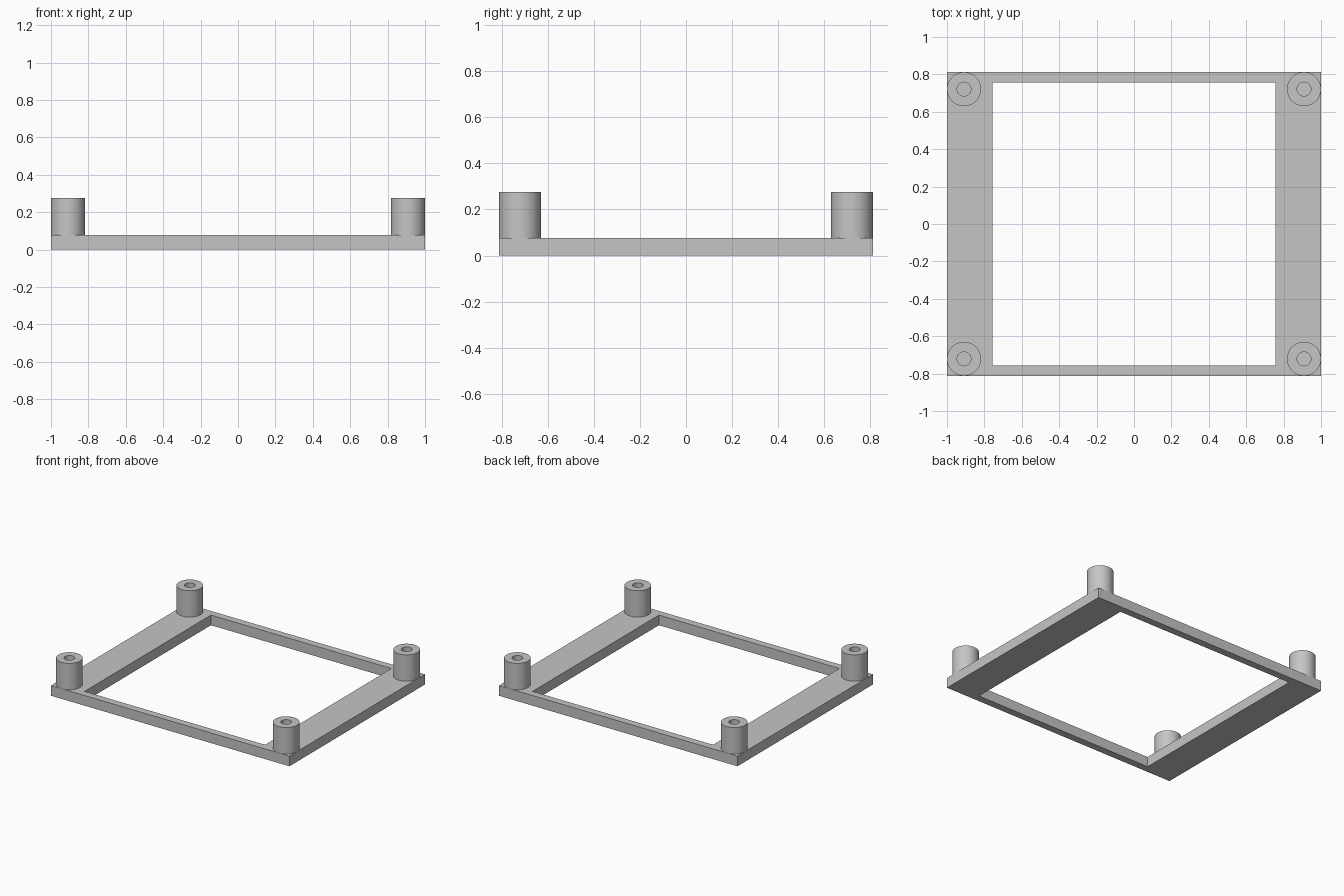
import bpy, bmesh, math
from mathutils import Matrix

cube = bpy.data.objects.get("Cube")
if cube:
    bpy.data.objects.remove(cube, do_unlink=True)

HALF_X, HALF_Y = 1.0, 0.812      # outer frame
OPEN_X, OPEN_Y = 0.757, 0.757    # central opening
PLATE_TOP, POST_TOP = 0.077, 0.277
POST_R, HOLE_R = 0.091, 0.037
SIDES = 64

grey = bpy.data.materials.new("light grey")
grey.use_nodes = True
colour = (0.56, 0.56, 0.56, 1)
grey.diffuse_color = colour
grey.node_tree.nodes["Principled BSDF"].inputs["Base Color"].default_value = colour


def add_object(name, bm):
    bmesh.ops.recalc_face_normals(bm, faces=bm.faces)
    mesh = bpy.data.meshes.new(name)
    bm.to_mesh(mesh)
    bm.free()
    mesh.materials.append(grey)
    obj = bpy.data.objects.new(name, mesh)
    bpy.context.collection.objects.link(obj)
    return obj


def bridge(bm, a, b):
    for i in range(len(a)):
        j = (i + 1) % len(a)
        bm.faces.new((a[i], a[j], b[j], b[i]))


def ring_solid(name, loops):
    """Closed solid from loops: outer bottom, outer top, inner top, inner bottom."""
    bm = bmesh.new()
    rings = [[bm.verts.new(p) for p in loop] for loop in loops]
    for i, ring in enumerate(rings):
        bridge(bm, ring, rings[(i + 1) % len(rings)])
    return add_object(name, bm)


def rectangle(hx, hy, z):
    return [(-hx, -hy, z), (hx, -hy, z), (hx, hy, z), (-hx, hy, z)]


def circle(radius, z):
    steps = [2 * math.pi * i / SIDES for i in range(SIDES)]
    return [(radius * math.cos(a), radius * math.sin(a), z) for a in steps]


# Flat rectangular frame with wide left and right rails
ring_solid("base_frame", [
    rectangle(HALF_X, HALF_Y, 0), rectangle(HALF_X, HALF_Y, PLATE_TOP),
    rectangle(OPEN_X, OPEN_Y, PLATE_TOP), rectangle(OPEN_X, OPEN_Y, 0)])

# Hollow corner posts standing on the frame; the frame closes each hole below
for y_name, sy in (("front", -1), ("back", 1)):
    for x_name, sx in (("right", -1), ("left", 1)):
        post = ring_solid(f"{y_name}_{x_name}_post", [
            circle(POST_R, PLATE_TOP), circle(POST_R, POST_TOP),
            circle(HOLE_R, POST_TOP), circle(HOLE_R, PLATE_TOP)])
        post.location = (sx * (HALF_X - POST_R), sy * (HALF_Y - POST_R), 0)
        bpy.ops.object.select_all(action='DESELECT')
        post.select_set(True)
        bpy.context.view_layer.objects.active = post
        bpy.ops.object.shade_smooth_by_angle(angle=math.radians(30))
